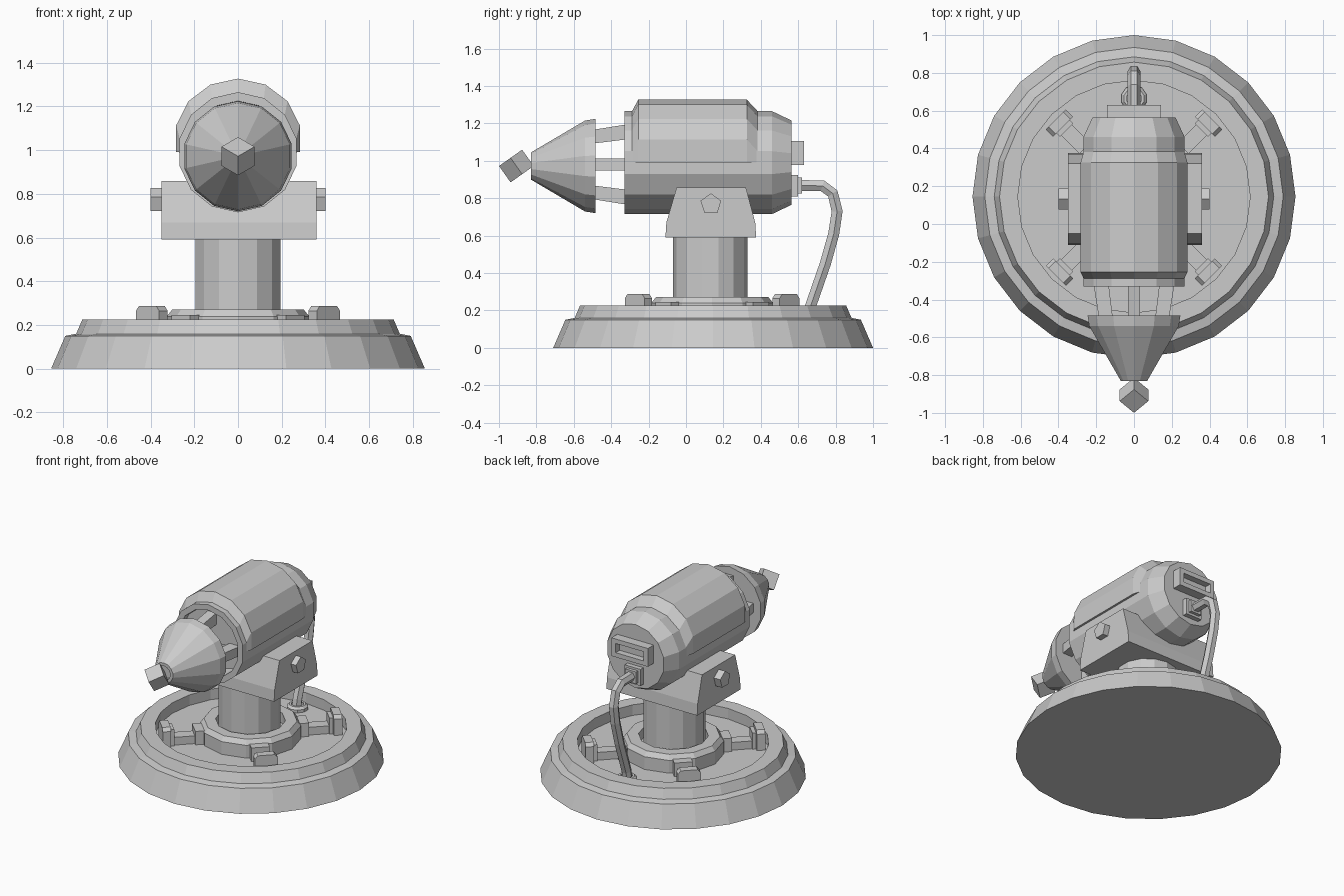
import bpy, bmesh
from math import sin, cos, pi, sqrt
from mathutils import Matrix, Vector

if "Cube" in bpy.data.objects:
    bpy.data.objects.remove(bpy.data.objects["Cube"])


def finish(name, bm):
    bmesh.ops.recalc_face_normals(bm, faces=bm.faces)
    me = bpy.data.meshes.new(name)
    bm.to_mesh(me)
    bm.free()
    ob = bpy.data.objects.new(name, me)
    bpy.context.collection.objects.link(ob)
    return ob


def loft(name, rings):
    """Skin a list of equal-length point rings, capping both ends."""
    bm = bmesh.new()
    loops = [[bm.verts.new(p) for p in r] for r in rings]
    n = len(loops[0])
    for a, b in zip(loops, loops[1:]):
        for i in range(n):
            j = (i + 1) % n
            bm.faces.new((a[i], a[j], b[j], b[i]))
    bm.faces.new(loops[0])
    bm.faces.new(loops[-1])
    return finish(name, bm)


def turn_z(name, prof, n, cy, off=0.0):
    """Turned shape about a vertical axis; prof is (radius, z)."""
    ang = [2 * pi * (i + off) / n for i in range(n)]
    return loft(name, [[(r * sin(a), cy + r * cos(a), z) for a in ang] for r, z in prof])


def ring_y(r, y, cz, n=14, rx=None, floor=-9):
    return [((rx or r) * sin(2 * pi * i / n), y, max(floor, cz + r * cos(2 * pi * i / n)))
            for i in range(n)]


def turn_y(name, prof, cz, n=14):
    """Turned shape about an axis along y; prof is (radius, y)."""
    return loft(name, [ring_y(r, y, cz, n) for r, y in prof])


def box(name, lo, hi, mat=None):
    xs, ys, zs = zip(lo, hi)
    ob = loft(name, [[(xs[0], ys[0], z), (xs[1], ys[0], z), (xs[1], ys[1], z), (xs[0], ys[1], z)]
                     for z in zs])
    if mat:
        ob.data.transform(mat)
    return ob


def rect_y(hx, z0, z1, y):
    return [(-hx, y, z0), (hx, y, z0), (hx, y, z1), (-hx, y, z1)]


CY = 0.14     # mount centre
FLOOR = 0.15  # recessed floor of the base

# Base dish with raised rim
turn_z("base", [(0.855, 0), (0.79, 0.15), (0.74, 0.16), (0.712, 0.225),
                (0.615, 0.225), (0.615, FLOOR)], 24, 0.145)

# Collar and column
turn_z("collar", [(0.325, FLOOR - 0.02), (0.325, 0.24), (0.3, 0.272), (0.225, 0.272), (0.225, 0.2)], 12, CY)
turn_z("column", [(0.2, FLOOR), (0.2, 0.62)], 14, CY - 0.01)

# Four radial arms with upright clamps
for k in range(4):
    m = Matrix.Translation((0, CY, 0)) @ Matrix.Rotation(pi / 4 + k * pi / 2, 4, 'Z')
    box(f"arm_{k}", (0.28, -0.04, FLOOR - 0.01), (0.54, 0.04, 0.205), m)
    box(f"arm_root_{k}", (0.28, -0.06, FLOOR - 0.01), (0.37, 0.06, 0.245), m)
    clamp = loft(f"clamp_{k}", [
        [(0.53, -w, z), (0.585, -w, z), (0.585, w, z), (0.53, w, z)]
        for w, z in ((0.075, FLOOR - 0.01), (0.075, 0.265), (0.055, 0.288))])
    clamp.data.transform(m)
    box(f"clamp_pad_{k}", (0.505, -0.05, FLOOR), (0.54, 0.05, 0.265), m)

# Tapered yoke block
side = [(-0.11, 0.59), (-0.105, 0.67), (-0.05, 0.858), (0.32, 0.858), (0.37, 0.67), (0.375, 0.59)]
loft("yoke", [[(x, y, z) for y, z in side] for x in (-0.35, 0.36)])

# Five-sided pivot bolt through the yoke
loft("pivot_bolt", [[(x, 0.133 + 0.058 * sin(2 * pi * i / 5), 0.768 + 0.058 * cos(2 * pi * i / 5))
                     for i in range(5)] for x in (-0.4, 0.4)])

# Barrel body with hollow front and chamfered back
turn_y("body", [(0.17, -0.2), (0.225, -0.2), (0.235, -0.33), (0.275, -0.33),
                (0.275, 0.46), (0.225, 0.565)], 0.99)

# Raised shell over the upper half
loft("upper_shell", [ring_y(r, y, cz, rx=rx, floor=0.99) for r, rx, y, cz in (
    (0.273, 0.273, -0.29, 0.99), (0.275, 0.29, -0.255, 1.052),
    (0.275, 0.29, 0.325, 1.052), (0.273, 0.273, 0.385, 0.99))])

# Nose cone and struts
turn_y("nose_cone", [(0.05, -0.79), (0.05, -0.83), (0.072, -0.83), (0.243, -0.54), (0.252, -0.485)], 0.972)
for k in range(4):
    m = Matrix.Translation((0, 0, 0.98)) @ Matrix.Rotation(k * pi / 2, 4, 'Y')
    strut = loft(f"strut_{k}", [[(-0.033, y, a), (0.033, y, a), (0.033, y, b), (-0.033, y, b)]
                                for y, a, b in ((-0.5, 0.112, 0.185), (-0.19, 0.15, 0.235))])
    strut.data.transform(m)

# Tip cube balanced on its corner
a = 0.107
cols = [Vector((sin(t) * sqrt(2 / 3), 1 / sqrt(3), cos(t) * sqrt(2 / 3))) * a
        for t in (pi / 3, pi, 5 * pi / 3)]
bm = bmesh.new()
bmesh.ops.create_cube(bm, size=1)
for v in bm.verts:
    c = v.co.copy()
    v.co = cols[0] * c.x + cols[1] * c.y + cols[2] * c.z + Vector((0, -0.907, 0.972))
finish("tip_cube", bm)

# Rear vent frame with recess
loft("rear_vent", [rect_y(0.143, 0.978, 1.107, 0.54), rect_y(0.143, 0.978, 1.107, 0.63),
                   rect_y(0.11, 1.01, 1.075, 0.63), rect_y(0.11, 1.01, 1.075, 0.585)])

# Cable socket, cable and floor grommet
loft("cable_socket", [rect_y(0.062, 0.808, 0.925, 0.54), rect_y(0.062, 0.808, 0.925, 0.598)])
loft("cable_plug", [rect_y(0.042, 0.825, 0.91, 0.59), rect_y(0.042, 0.825, 0.91, 0.62)])
cu = bpy.data.curves.new("cable", 'CURVE')
cu.dimensions = '3D'
path = [(0.60, 0.868), (0.73, 0.866), (0.785, 0.825), (0.808, 0.73), (0.79, 0.61),
        (0.745, 0.45), (0.665, 0.22), (0.65, 0.13)]
sp = cu.splines.new('POLY')
sp.points.add(len(path) - 1)
for p, (y, z) in zip(sp.points, path):
    p.co = (0, y, z, 1)
cu.bevel_depth = 0.034
cu.bevel_resolution = 1
cu.use_fill_caps = True
sp.use_smooth = False
bpy.context.collection.objects.link(bpy.data.objects.new("cable", cu))
turn_z("cable_grommet", [(0.07, FLOOR - 0.01), (0.07, 0.17), (0.055, 0.185), (0.04, 0.185), (0.04, 0.155)], 10, 0.665)
